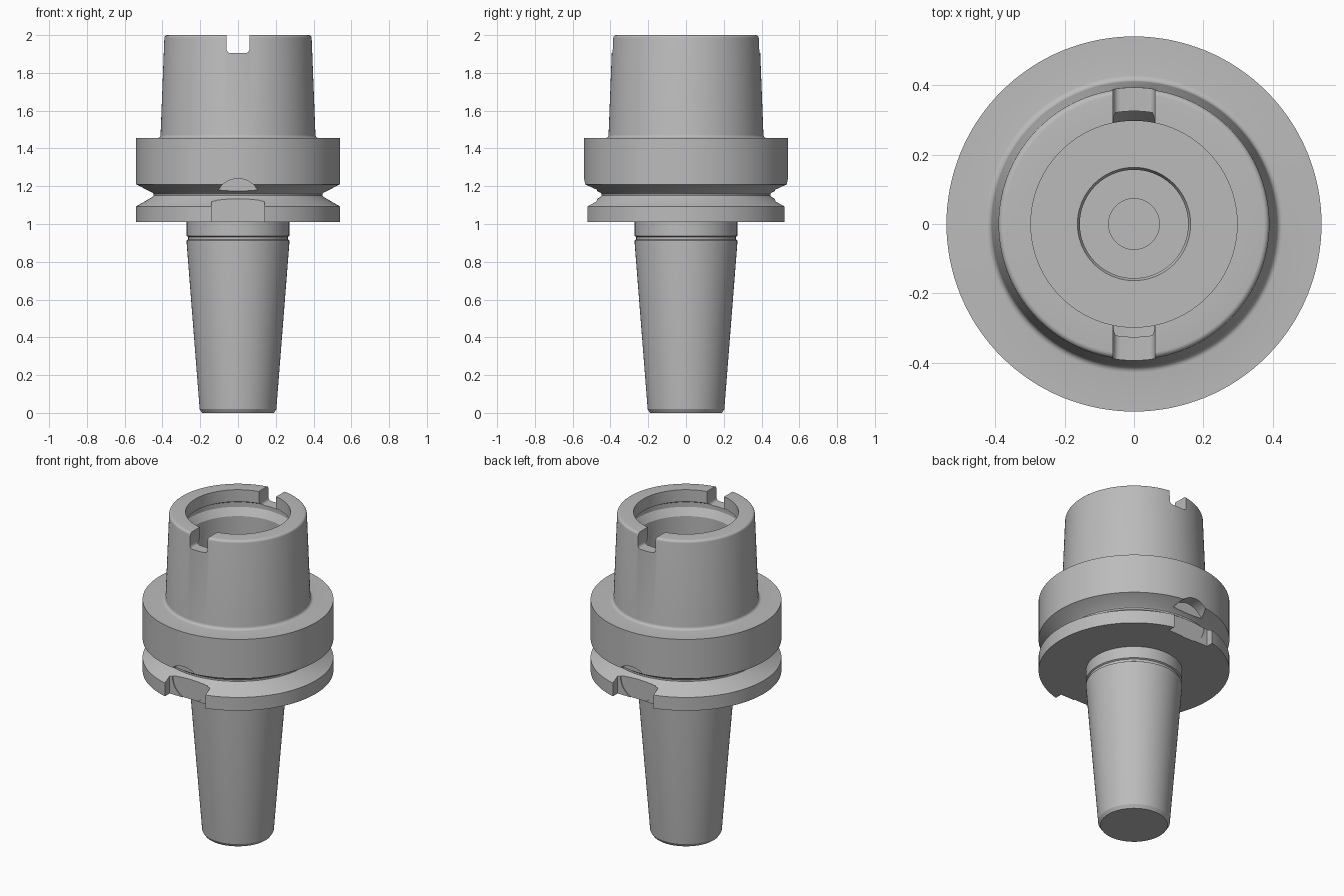
import bpy, bmesh, math
from mathutils import Matrix, Vector

cube = bpy.data.objects.get("Cube")
if cube:
    bpy.data.objects.remove(cube, do_unlink=True)

steel = bpy.data.materials.new("steel grey")
steel.use_nodes = True
GREY = (0.5, 0.5, 0.5, 1)
steel.diffuse_color = GREY
steel.node_tree.nodes["Principled BSDF"].inputs["Base Color"].default_value = GREY


def add_object(name, bm):
    bmesh.ops.recalc_face_normals(bm, faces=bm.faces)
    mesh = bpy.data.meshes.new(name)
    bm.to_mesh(mesh)
    bm.free()
    mesh.materials.append(steel)
    obj = bpy.data.objects.new(name, mesh)
    bpy.context.collection.objects.link(obj)
    return obj


def lathe(name, profile, steps=128):
    """Revolve a (radius, height) profile about the z axis."""
    bm = bmesh.new()
    verts = [bm.verts.new((r, 0, z)) for r, z in profile]
    edges = [bm.edges.new(pair) for pair in zip(verts, verts[1:])]
    bmesh.ops.spin(bm, geom=verts + edges, cent=(0, 0, 0), axis=(0, 0, 1),
                   angle=math.tau, steps=steps)
    bmesh.ops.remove_doubles(bm, verts=bm.verts, dist=0.0001)
    return add_object(name, bm)


def box_cutter(name, size, centre, radius):
    """Box with its edges along y rounded."""
    bm = bmesh.new()
    bmesh.ops.create_cube(bm, size=1, matrix=Matrix.Translation(centre)
                          @ Matrix.Diagonal((*size, 1)))
    along_y = [e for e in bm.edges
               if abs((e.verts[0].co - e.verts[1].co).y) > size[1] / 2]
    bmesh.ops.bevel(bm, geom=along_y, offset=radius, segments=5,
                    profile=0.5, affect='EDGES')
    return add_object(name, bm)


def arc(cx, cz, radius, start, end, count=5):
    """Points of a small fillet, angles in degrees."""
    angles = [math.radians(start + (end - start) * i / count) for i in range(count + 1)]
    return [(cx + radius * math.cos(a), cz + radius * math.sin(a)) for a in angles]


# Profile parts, from the small end upwards
shank = [(0, 0), (0.19, 0), (0.203, 0.02), (0.272, 0.9), (0.272, 0.913),
         (0.264, 0.918), (0.264, 0.932), (0.272, 0.937), (0.272, 1.01)]
flange = [(0.54, 1.01), (0.54, 1.093), (0.455, 1.142), (0.448, 1.15),
          (0.448, 1.16), (0.455, 1.167), (0.54, 1.21), (0.54, 1.455)]
socket = arc(0.428, 1.473, 0.018, 270, 180) + arc(0.374, 1.984, 0.016, 5, 90)
bore = [(0.297, 2), (0.297, 1.925), (0.325, 1.91), (0.325, 1.88), (0.297, 1.835),
        (0.297, 1.4), (0.163, 1.4), (0.156, 1.385), (0.156, 1.25),
        (0.073, 1.25), (0.073, 1.1), (0, 1.1)]
body = lathe("tool_holder_body", shank + flange + socket + bore)

# Drive slots in the rim, flange notches and round dimples, front and back
cutters = []
for side, label in ((-1, "front"), (1, "back")):
    cutters.append(box_cutter(label + "_drive_slot", (0.12, 0.3, 0.2),
                              Vector((0, side * 0.36, 2.005)), 0.02))
    cutters.append(box_cutter(label + "_flange_notch", (0.28, 0.2, 0.22),
                              Vector((0, side * 0.575, 1.03)), 0.01))
    bm = bmesh.new()
    bmesh.ops.create_cone(bm, cap_ends=True, segments=64, radius1=0.12,
                          radius2=0.12, depth=0.2,
                          matrix=Matrix.Translation((0, side * 0.57, 1.12))
                          @ Matrix.Rotation(math.pi / 2, 4, 'X'))
    cutters.append(add_object(label + "_dimple", bm))

bpy.context.view_layer.objects.active = body
body.select_set(True)
for cutter in cutters:
    cutter.hide_render = True
    mod = body.modifiers.new(cutter.name, 'BOOLEAN')
    mod.operation = 'DIFFERENCE'
    mod.solver = 'EXACT'
    mod.object = cutter
    bpy.ops.object.modifier_apply(modifier=mod.name)
    bpy.data.objects.remove(cutter, do_unlink=True)

bpy.ops.object.shade_smooth_by_angle(angle=math.radians(25))
